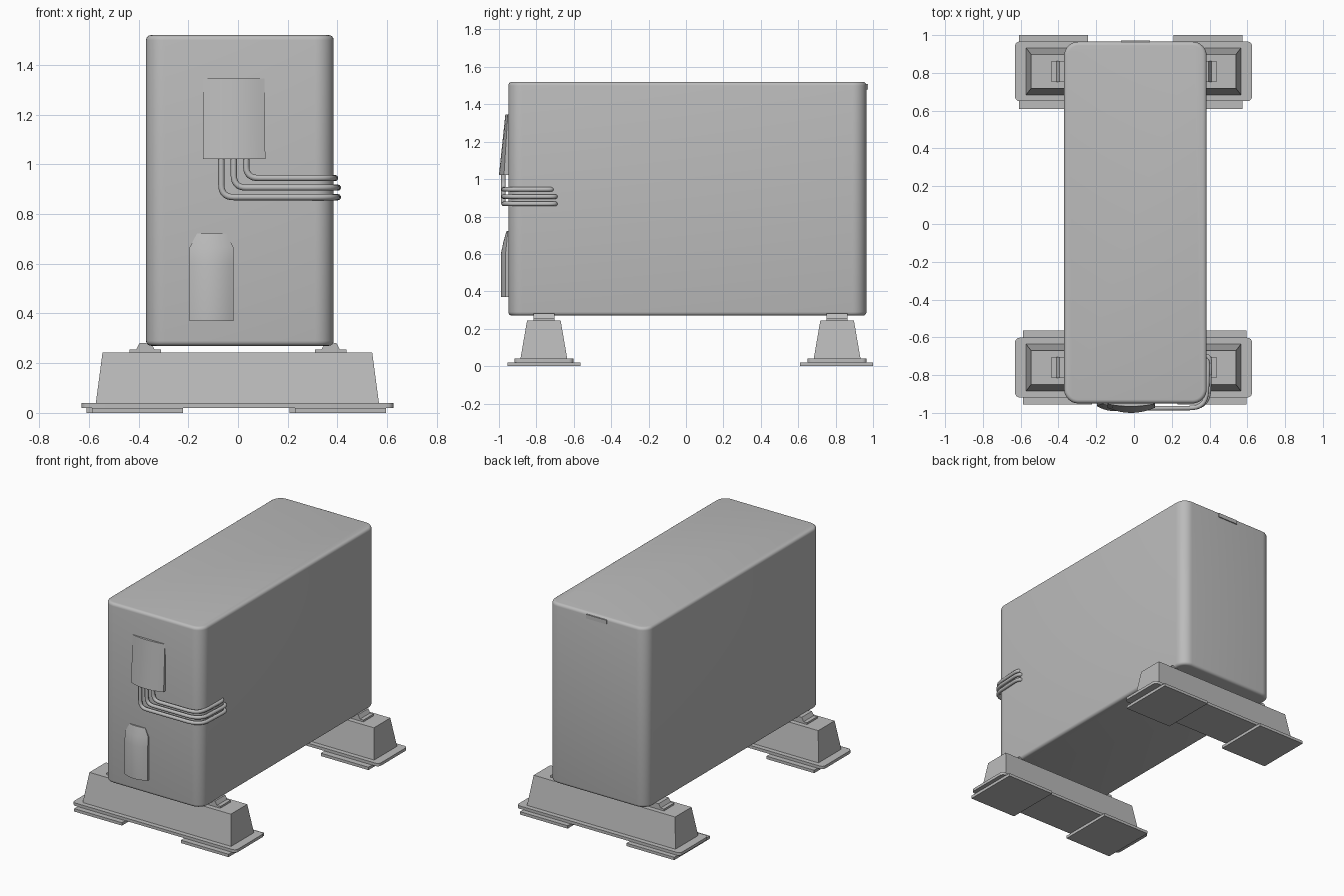
import bpy, bmesh, math
from mathutils import Vector

if "Cube" in bpy.data.objects:
    bpy.data.objects.remove(bpy.data.objects["Cube"])

GREY = (0.5, 0.5, 0.5, 1)
grey = bpy.data.materials.new("plain grey")
grey.use_nodes = True
grey.diffuse_color = GREY
grey.node_tree.nodes["Principled BSDF"].inputs["Base Color"].default_value = GREY


def finish(obj, smooth=False):
    obj.data.materials.append(grey)
    if smooth:
        bpy.ops.object.select_all(action="DESELECT")
        obj.select_set(True)
        bpy.context.view_layer.objects.active = obj
        bpy.ops.object.shade_smooth_by_angle(angle=math.radians(35))
    return obj


def to_object(name, bm, smooth=False):
    bmesh.ops.recalc_face_normals(bm, faces=bm.faces)
    mesh = bpy.data.meshes.new(name)
    bm.to_mesh(mesh)
    bm.free()
    obj = bpy.data.objects.new(name, mesh)
    bpy.context.collection.objects.link(obj)
    return finish(obj, smooth)


def loft(name, rings, smooth=False):
    """Skin equal-length rings of points and cap both ends."""
    bm = bmesh.new()
    loops = [[bm.verts.new(p) for p in ring] for ring in rings]
    n = len(loops[0])
    for a, b in zip(loops, loops[1:]):
        for i in range(n):
            j = (i + 1) % n
            bm.faces.new((a[i], a[j], b[j], b[i]))
    bm.faces.new(loops[0])
    bm.faces.new(loops[-1])
    return to_object(name, bm, smooth)


def rect(x0, x1, y0, y1, z, r=0.0, seg=6):
    """Rectangle ring at height z, with rounded corners if r is set."""
    if not r:
        return [(x0, y0, z), (x1, y0, z), (x1, y1, z), (x0, y1, z)]
    ring = []
    corners = [(x1 - r, y1 - r), (x0 + r, y1 - r), (x0 + r, y0 + r), (x1 - r, y0 + r)]
    for k, (cx, cy) in enumerate(corners):
        for i in range(seg + 1):
            a = math.pi / 2 * (k + i / seg)
            ring.append((cx + r * math.cos(a), cy + r * math.sin(a), z))
    return ring


def box(name, x0, x1, y0, y1, z0, z1, r=0.0):
    return loft(name, [rect(x0, x1, y0, y1, z, r) for z in (z0, z1)], bool(r))


# Cabinet with rounded upright corners and softened rims
BOTTOM, TOP, RIM = 0.27, 1.52, 0.02
rings = []
steps = [math.pi / 2 * i / 4 for i in range(5)]
levels = [(RIM * (1 - math.sin(a)), BOTTOM + RIM * (1 - math.cos(a))) for a in steps]
levels += [(RIM * (1 - math.cos(a)), TOP - RIM * (1 - math.sin(a))) for a in steps]
for inset, z in levels:
    rings.append(rect(-0.37 + inset, 0.385 - inset, -0.95 + inset, 0.965 - inset,
                      z, 0.075 - inset, 8))
loft("cabinet", rings, True)

# Back badge plate under the top rim
box("back_plate", -0.07, 0.085, 0.955, 0.972, 1.48, 1.508)

# Feet: rubber pads, flange, tapered beam and mounting clips
for label, cy, pad_y, shift in (("front", -0.76, -0.76, 0.01), ("back", 0.808, 0.805, -0.012)):
    for side, sx in (("left", 1), ("right", -1)):
        cx = sx * 0.409 + shift - 0.006
        box(f"{label}_{side}_pad", cx - 0.183, cx + 0.183, pad_y - 0.195, pad_y + 0.195, 0, 0.02)
        # Mounting clip: base plate and tapered block
        mx = sx * 0.373
        box(f"{label}_{side}_clip_plate", mx - 0.063, mx + 0.063, cy - 0.056, cy + 0.056, 0.235, 0.256)
        loft(f"{label}_{side}_clip", [rect(mx - 0.04, mx + 0.04, cy - 0.056, cy + 0.056, 0.25),
                                      rect(mx - 0.022, mx + 0.022, cy - 0.056, cy + 0.056, 0.282)])
    box(f"{label}_foot_flange", -0.63, 0.625, cy - 0.158, cy + 0.158, 0.02, 0.04, 0.025)
    loft(f"{label}_foot_beam", [rect(-0.572, 0.567, cy - 0.125, cy + 0.125, 0.04),
                                rect(-0.545, 0.54, cy - 0.09, cy + 0.09, 0.243)])


def bowed(x0, x1, edge, middle, z, seg=10):
    """Ring with a bowed front and a flat back buried in the cabinet."""
    ring = [(x1, -0.94, z), (x0, -0.94, z)]
    for i in range(seg + 1):
        t = i / seg
        ring.append((x0 + (x1 - x0) * t, edge + (middle - edge) * (1 - (2 * t - 1) ** 2), z))
    return ring


# Cable cover and lower valve cover
loft("cable_cover", [bowed(-0.14, 0.11, -0.973, -1.0, 1.022),
                     bowed(-0.14, 0.106, -0.953, -0.966, 1.345)], True)
loft("valve_cover", [bowed(-0.195, -0.018, -0.965, -0.99, 0.37),
                     bowed(-0.195, -0.018, -0.965, -0.99, 0.6),
                     bowed(-0.195, -0.018, -0.958, -0.976, 0.665),
                     bowed(-0.165, -0.045, -0.953, -0.96, 0.722)], True)


def rounded_path(points, radius, seg=8):
    """Replace each inner corner of a path by a smooth bend."""
    pts = [Vector(p) for p in points]
    out = [pts[0]]
    for a, b, c in zip(pts, pts[1:], pts[2:]):
        p = b + (a - b).normalized() * min(radius, (a - b).length * 0.49)
        q = b + (c - b).normalized() * min(radius, (c - b).length * 0.49)
        for i in range(seg + 1):
            t = i / seg
            out.append(p * (1 - t) ** 2 + b * 2 * t * (1 - t) + q * t * t)
    return out + [pts[-1]]


# Three cables dropping from the cover and wrapping round the left side
for i in range(3):
    x, z = 0.033 - 0.05 * i, 0.945 - 0.0385 * i
    end = -0.715 if i == 0 else -0.695
    reach = 0.393 if i == 0 else 0.404
    path = rounded_path([(x, -0.976, 1.04), (x, -0.976, z), (0.34, -0.974, z),
                         (reach - 0.01, -0.93, z), (reach, end - 0.01, z),
                         (0.37, end, z)], 0.05)
    curve = bpy.data.curves.new(f"cable_{i + 1}", "CURVE")
    curve.dimensions = "3D"
    curve.bevel_depth = 0.0125
    curve.bevel_resolution = 3
    curve.use_fill_caps = True
    spline = curve.splines.new("POLY")
    spline.points.add(len(path) - 1)
    for point, co in zip(spline.points, path):
        point.co = (*co, 1)
    cable = bpy.data.objects.new(f"cable_{i + 1}", curve)
    bpy.context.collection.objects.link(cable)
    finish(cable)
